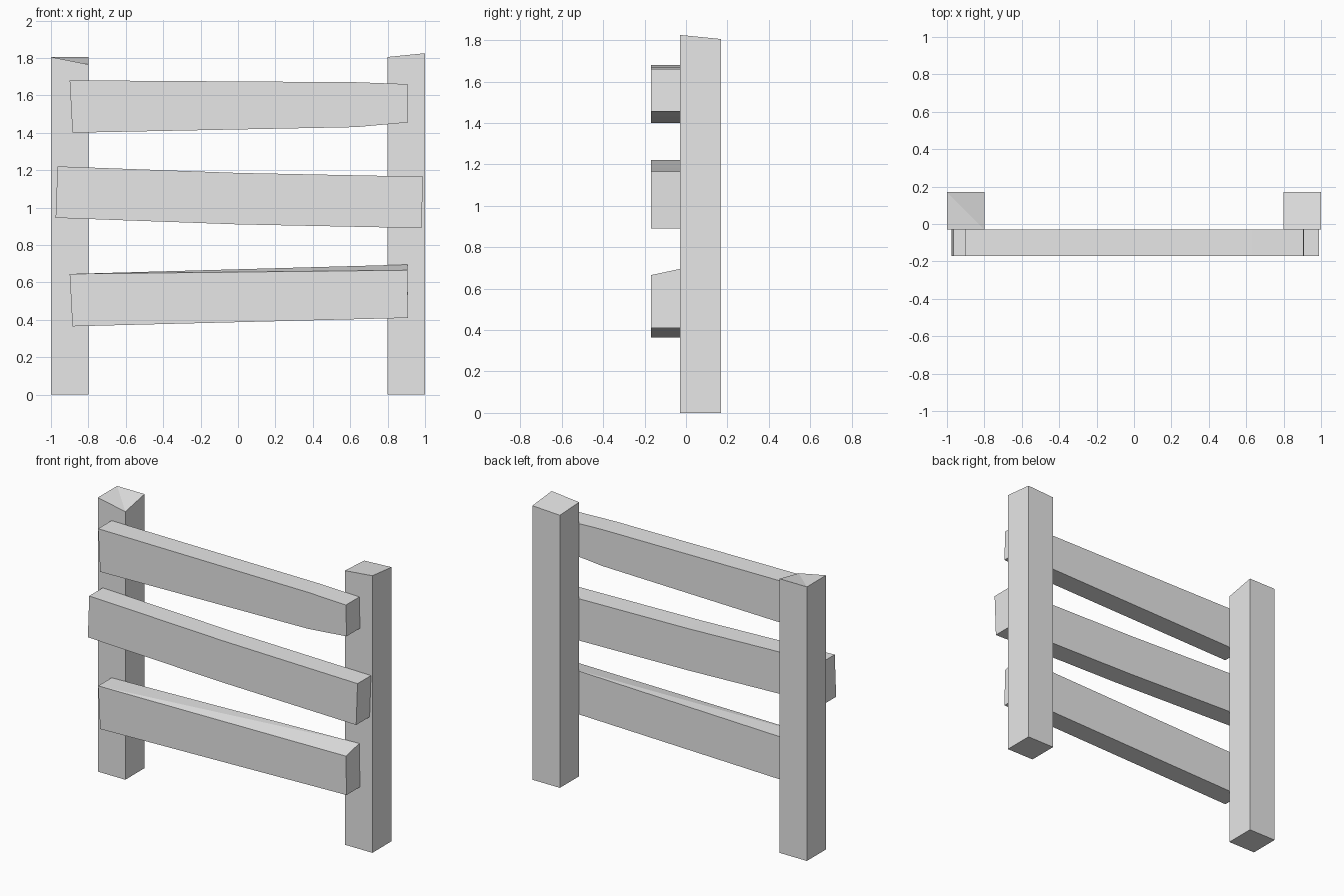
import bpy
import bmesh

cube = bpy.data.objects.get("Cube")
if cube:
    bpy.data.objects.remove(cube, do_unlink=True)

# One plain grey for the whole fence
grey = bpy.data.materials.new("plain_grey")
grey.use_nodes = True
colour = (0.8, 0.8, 0.8, 1.0)
grey.diffuse_color = colour
grey.node_tree.nodes["Principled BSDF"].inputs["Base Color"].default_value = colour

POST_FRONT, POST_BACK = -0.03, 0.17
RAIL_FRONT = -0.17


def finish(bm, name):
    """Turn the bmesh into a flat-shaded grey object."""
    bmesh.ops.recalc_face_normals(bm, faces=bm.faces)
    mesh = bpy.data.meshes.new(name)
    bm.to_mesh(mesh)
    bm.free()
    mesh.materials.append(grey)
    obj = bpy.data.objects.new(name, mesh)
    bpy.context.collection.objects.link(obj)


def loft(lower, upper):
    """Solid between two matching loops of points."""
    bm = bmesh.new()
    a = [bm.verts.new(p) for p in lower]
    b = [bm.verts.new(p) for p in upper]
    bm.faces.new(a)
    bm.faces.new(b)
    for i in range(len(a)):
        j = (i + 1) % len(a)
        bm.faces.new((a[i], a[j], b[j], b[i]))
    return bm, a, b


def post(name, x0, x1, heights, crease=False):
    """Square post; heights run round the top from the front at x0."""
    plan = [(x0, POST_FRONT), (x1, POST_FRONT), (x1, POST_BACK), (x0, POST_BACK)]
    bm, low, top = loft([(x, y, 0) for x, y in plan],
                        [(x, y, z) for (x, y), z in zip(plan, heights)])
    if crease:
        bmesh.ops.connect_verts(bm, verts=[top[1], top[3]])
    finish(bm, name)


def rail(name, outline, back_rise=0):
    """Board cut to an outline in x and z; its first point is the upper +x corner."""
    front = [(x, RAIL_FRONT, z) for x, z in outline]
    back = [(x, POST_FRONT, z) for x, z in outline]
    x, y, z = back[0]
    back[0] = (x, y, z + back_rise)
    bm, f, b = loft(front, back)
    if back_rise:
        bmesh.ops.connect_verts(bm, verts=[b[0], f[1]])
    finish(bm, name)


# Posts with uneven sawn tops
post("right_post", -1, -0.8, (1.805, 1.765, 1.805, 1.805), crease=True)
post("left_post", 0.8, 1, (1.805, 1.825, 1.805, 1.795))

# Crooked rails nailed to the front of the posts
rail("top_rail", [(0.905, 1.66), (0.63, 1.67), (-0.9, 1.68),
                  (-0.885, 1.4), (0.63, 1.43), (0.91, 1.455)])
rail("middle_rail", [(0.99, 1.165), (0, 1.185), (-0.965, 1.22),
                     (-0.975, 0.945), (0, 0.91), (0.98, 0.89)])
rail("bottom_rail", [(0.905, 0.665), (-0.9, 0.645),
                     (-0.885, 0.365), (0.91, 0.41)], back_rise=0.03)
